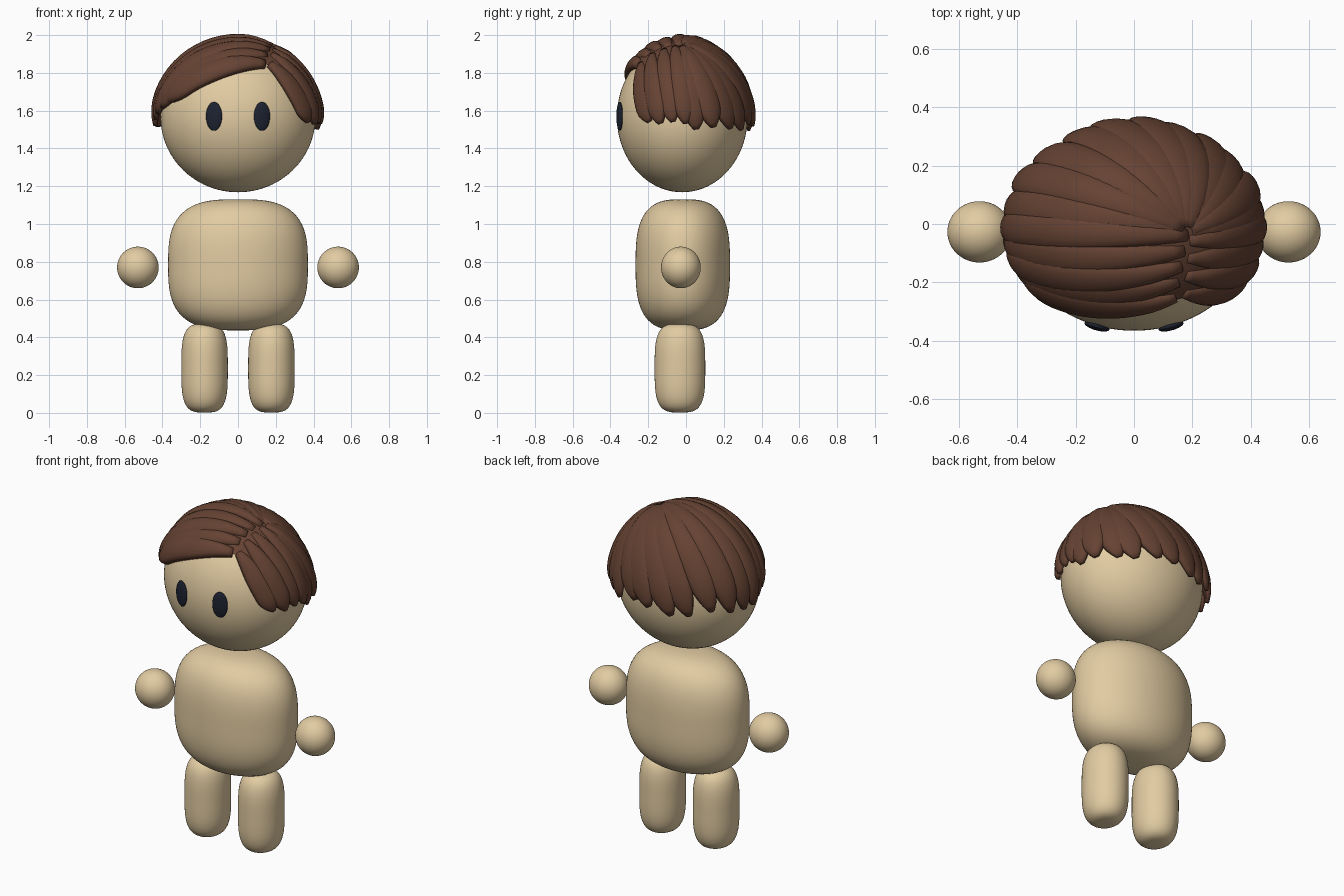
import bpy, bmesh, math, random
from mathutils import Vector

if "Cube" in bpy.data.objects:
    bpy.data.objects.remove(bpy.data.objects["Cube"])

random.seed(4)


def material(name, rgb):
    m = bpy.data.materials.new(name)
    m.diffuse_color = (*rgb, 1)
    m.use_nodes = True
    m.node_tree.nodes["Principled BSDF"].inputs["Base Color"].default_value = m.diffuse_color
    return m


SKIN = material("skin", (0.76, 0.6, 0.36))
HAIR = material("brown_hair", (0.13, 0.055, 0.033))
DARK = material("dark_eye", (0.012, 0.016, 0.03))


def finish(bm, name, mat):
    bmesh.ops.recalc_face_normals(bm, faces=bm.faces)
    for f in bm.faces:
        f.smooth = True
    me = bpy.data.meshes.new(name)
    bm.to_mesh(me)
    bm.free()
    me.materials.append(mat)
    ob = bpy.data.objects.new(name, me)
    bpy.context.collection.objects.link(ob)
    return ob


def blob(name, centre, radii, mat, n=2.0, turn=0.0):
    """Oval in plan; n = 2 is an ellipsoid, higher n is squarer upright."""
    bm = bmesh.new()
    bmesh.ops.create_cube(bm, size=2)
    bmesh.ops.subdivide_edges(bm, edges=bm.edges, cuts=23, use_grid_fill=True)
    for v in bm.verts:
        c = Vector([math.tan(q * math.pi / 4) for q in v.co])
        c /= (math.hypot(c.x, c.y) ** n + abs(c.z) ** n) ** (1 / n)
        v.co = Vector([q * r for q, r in zip(c, radii)])
    ob = finish(bm, name, mat)
    ob.location = centre
    ob.rotation_euler.z = turn
    return ob


# Head, torso
HC = Vector((0, -0.02, 1.566))
HR = Vector((0.41, 0.346, 0.398))
blob("head", HC, HR, SKIN)
blob("torso", (0, -0.017, 0.784), (0.37, 0.25, 0.347), SKIN, 3.0)

# Legs, hands, eyes
for s, side in ((-1, "left"), (1, "right")):
    blob(side + "_leg", (s * 0.177, -0.032, 0.237), (0.123, 0.134, 0.235), SKIN, 3.5)
    blob(side + "_hand", (s * 0.53, -0.027, 0.77), (0.11, 0.105, 0.11), SKIN)
    blob(side + "_eye", (s * 0.127, -0.351, 1.57), (0.044, 0.014, 0.076), DARK,
         turn=s * math.radians(15.3))


def place(d, r):
    return HC + Vector([a * b * r for a, b in zip(d, HR)])


def lock(bm, start, azimuth, z, width, height, flare=0.025):
    """Tapered strand along the scalp from a point seen from above to a tip."""
    x, y = start[0] / 0.45, (start[1] + 0.02) / 0.38
    d0 = Vector((x, y, math.sqrt(1 - x * x - y * y)))
    ez = (z - HC.z) / 0.43
    a, h = math.radians(azimuth), math.sqrt(1 - ez * ez)
    d1 = Vector((h * math.cos(a), h * math.sin(a), ez))
    ang = d0.angle(d1)
    across = d0.cross(d1).normalized()
    rings, N, M = [], 20, 16
    for i in range(N + 1):
        s = i / N
        d = (d0 * math.sin((1 - s) * ang) + d1 * math.sin(s * ang)) / math.sin(ang)
        tip = max(0, (s - 0.75) / 0.25)
        w = width * (0.35 + 0.65 * math.sin(min(s / 0.6, 1) * math.pi / 2))
        w *= 1 - 0.78 * tip ** 2
        t = height * (0.75 + 0.25 * min(s / 0.15, 1)) * (1 - 0.5 * tip ** 3)
        ring = []
        for k in range(M):
            q = 2 * math.pi * k / M
            u, v = math.cos(q), math.sin(q)
            r = 1.003 + flare * s ** 4
            r += t * max(v, 0) ** 0.6 - 0.01 * max(-v, 0)
            ring.append(bm.verts.new(place((d + across * w * u).normalized(), r)))
        rings.append(ring)
    for r0, r1 in zip(rings, rings[1:]):
        for k in range(M):
            j = (k + 1) % M
            bm.faces.new((r0[k], r0[j], r1[j], r1[k]))
    bm.faces.new(rings[0])
    bm.faces.new(rings[-1])


hair = bmesh.new()
# Fringe swept from the parting to the left
for k in range(5):
    f = k / 4
    lock(hair, (0.15 + 0.04 * f, -0.265 + 0.225 * f), 207 - 29 * f, 1.655 - 0.135 * f,
         0.18, 0.105 - 0.012 * (k % 2), 0.025 + 0.02 * f)
# Short strands from the parting to the right
for k in range(4):
    f = k / 3
    lock(hair, (0.18 + 0.02 * f, -0.25 + 0.19 * f), -29 + 32 * f, 1.54 - 0.01 * (k % 2),
         0.16, 0.082 + 0.014 * (k % 2), 0.02 + 0.02 * f)
# Strands from the crown round the back
for k in range(11):
    a = 13 + 15.5 * k
    start = (0.19 + 0.02 * math.cos(math.radians(a)), -0.03 + 0.02 * math.sin(math.radians(a)))
    lock(hair, start, a + random.uniform(-2, 2), 1.51 + random.uniform(-0.015, 0.03),
         0.19, 0.09 + random.uniform(-0.01, 0.014), 0.045 + random.uniform(-0.02, 0.02))
finish(hair, "hair_locks", HAIR)

# Scalp layer under the strands
cap = bmesh.new()
bmesh.ops.create_uvsphere(cap, u_segments=48, v_segments=32, radius=1)
for v in cap.verts:
    v.co = place(v.co, 1.05)
bmesh.ops.bisect_plane(cap, geom=cap.verts[:] + cap.edges[:] + cap.faces[:],
                       plane_co=(0, 0, 1.74), plane_no=(0, 0.4, 1), clear_inner=True)
finish(cap, "hair_base", HAIR)
